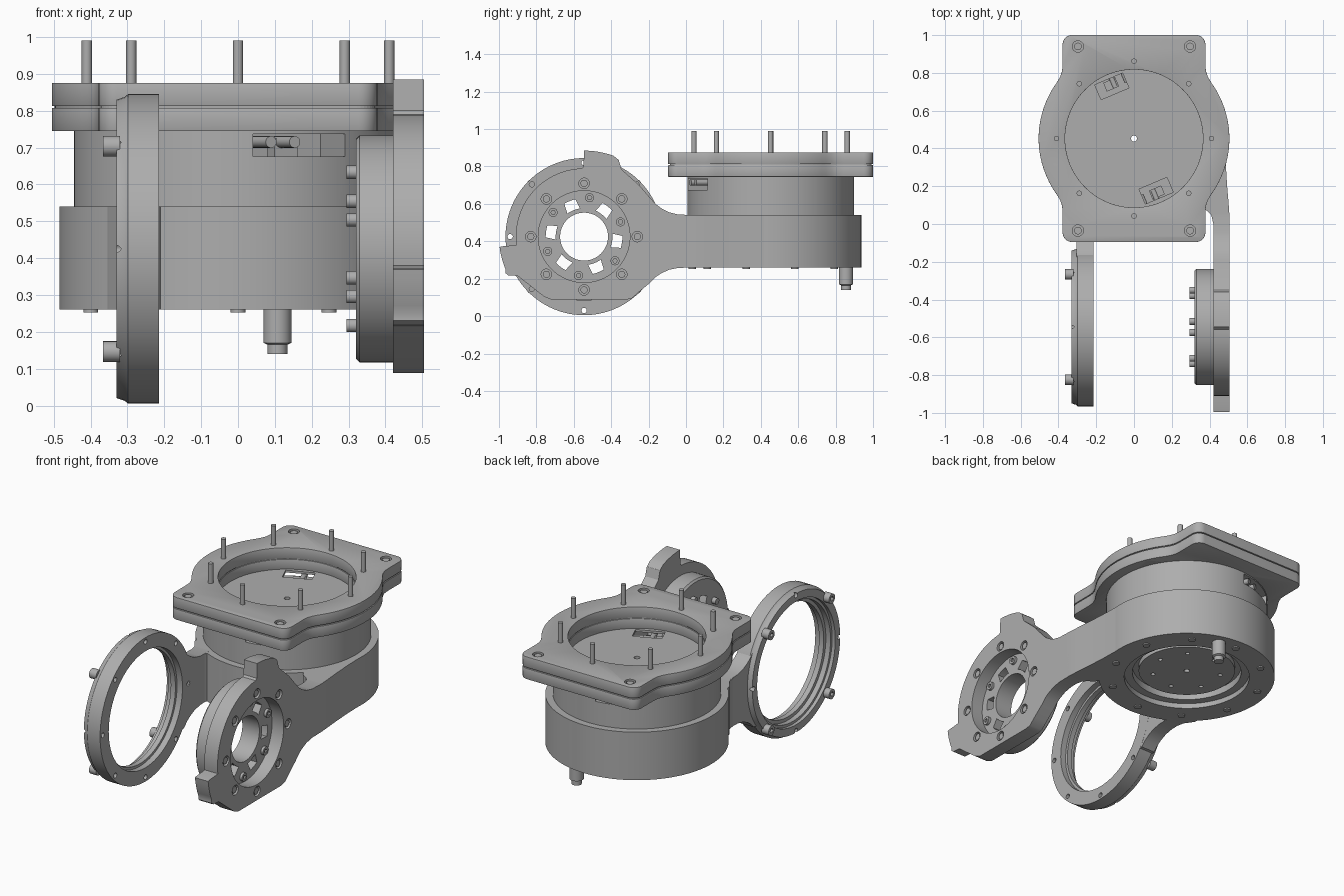
import bpy, bmesh
from math import radians, cos, sin
from mathutils import Matrix, Vector

if "Cube" in bpy.data.objects:
    bpy.data.objects.remove(bpy.data.objects["Cube"])

grey = bpy.data.materials.new("machined grey")
grey.use_nodes = True
GREY = (0.42, 0.42, 0.42, 1)
grey.diffuse_color = GREY
grey.node_tree.nodes["Principled BSDF"].inputs["Base Color"].default_value = GREY

CY = 0.4525                    # turntable axis
HY, HZ = -0.545, 0.425         # tilt axis
TO_X = Matrix.Rotation(radians(90), 4, 'Y')
TURN = Matrix.Translation((0, CY, 0))
TILT = Matrix.Translation((0, HY, HZ)) @ TO_X


def finish(name, bm):
    bmesh.ops.recalc_face_normals(bm, faces=bm.faces[:])
    mesh = bpy.data.meshes.new(name)
    bm.to_mesh(mesh)
    bm.free()
    mesh.materials.append(grey)
    ob = bpy.data.objects.new(name, mesh)
    bpy.context.collection.objects.link(ob)
    return ob


def activate(ob):
    bpy.ops.object.select_all(action='DESELECT')
    ob.select_set(True)
    bpy.context.view_layer.objects.active = ob


def smooth(ob, bevel=0):
    activate(ob)
    if bevel:
        mod = ob.modifiers.new("edge", 'BEVEL')
        mod.width, mod.segments = bevel, 2
        mod.limit_method, mod.angle_limit = 'ANGLE', radians(50)
        bpy.ops.object.modifier_apply(modifier=mod.name)
    bpy.ops.object.shade_smooth_by_angle(angle=radians(30))
    return ob


def cut(ob, *cutters):
    for c in cutters:
        c.hide_render = True
        activate(ob)
        mod = ob.modifiers.new("cut", 'BOOLEAN')
        mod.operation, mod.object, mod.solver = 'DIFFERENCE', c, 'EXACT'
        bpy.ops.object.modifier_apply(modifier=mod.name)
        bpy.data.objects.remove(c)


def lathe(name, profile, matrix, closed=False, steps=96):
    bm = bmesh.new()
    verts = [bm.verts.new((r, 0, z)) for r, z in profile]
    pairs = list(zip(verts, verts[1:])) + ([(verts[-1], verts[0])] if closed else [])
    edges = [bm.edges.new(p) for p in pairs]
    bmesh.ops.spin(bm, geom=verts + edges, cent=(0, 0, 0), axis=(0, 0, 1),
                   angle=radians(360), steps=steps)
    bmesh.ops.remove_doubles(bm, verts=bm.verts[:], dist=1e-5)
    bm.transform(matrix)
    return finish(name, bm)


def prisms(name, outlines, lo, hi, axis='z'):
    bm = bmesh.new()
    for pts in outlines:
        place = (lambda p, h: (h, *p)) if axis == 'x' else (lambda p, h: (*p, h))
        face = bm.faces.new([bm.verts.new(place(p, lo)) for p in pts])
        ext = bmesh.ops.extrude_face_region(bm, geom=[face])
        move = Vector(place((0, 0), hi - lo))
        bmesh.ops.translate(bm, vec=move, verts=[v for v in ext["geom"] if isinstance(v, bmesh.types.BMVert)])
    return finish(name, bm)


def rods(name, points, radius, lo, hi, axis='z', sides=24):
    bm = bmesh.new()
    for a, b in points:
        mid = (lo + hi) / 2
        m = Matrix.Translation((mid, a, b)) @ TO_X if axis == 'x' else Matrix.Translation((a, b, mid))
        bmesh.ops.create_cone(bm, cap_ends=True, segments=sides, radius1=radius,
                              radius2=radius, depth=hi - lo, matrix=m)
    return finish(name, bm)


def arc(cx, cy, r, a0, a1, n):
    return [(cx + r * cos(radians(a0 + (a1 - a0) * i / n)),
             cy + r * sin(radians(a0 + (a1 - a0) * i / n))) for i in range(n + 1)]


def circle(cx, cy, r, count, start=0):
    return arc(cx, cy, r, start, start + 360, count)[:-1]


def block(name, angle, radius, size, z):
    bm = bmesh.new()
    m = TURN @ Matrix.Rotation(radians(angle), 4, 'Z') @ Matrix.Translation((radius, 0, z))
    bmesh.ops.create_cube(bm, size=1, matrix=m @ Matrix.Diagonal((*size, 1)))
    return finish(name, bm)


# Turntable housing with stepped underside recess
housing = lathe("turntable_housing", [
    (0, .30), (.265, .30), (.265, .33), (.30, .33), (.30, .29), (.345, .29), (.345, .26),
    (.485, .26), (.485, .54), (.445, .54), (.445, .75), (0, .75)], TURN)
cut(housing, rods("cut", [(0, CY)], .016, .2, .8),
    rods("cut", circle(0, CY, .19, 7), .012, .29, .32))

# Connector pockets, opening sideways and through the floor
for side, angle in (("front", -67), ("back", 113)):
    cut(housing, block("cut", angle, .38, (.25, .27, .062), .706),
        block("cut", angle, .30, (.085, .16, .1), .74))
    block(side + "_connector", angle, .31, (.05, .07, .05), .70)
    for i in (-1, 1):
        bm = bmesh.new()
        m = TURN @ Matrix.Rotation(radians(angle), 4, 'Z') @ Matrix.Translation((.36, i * .035 - .05, .715)) @ TO_X
        bmesh.ops.create_cone(bm, cap_ends=True, segments=20, radius1=.016, radius2=.016, depth=.14, matrix=m)
        smooth(finish(side + "_connector_pin", bm))
smooth(housing)

# Two stacked flange plates
quarter = (arc(0, 0, .505, 0, 36, 12) + [(.392, .325), (.381, .355), (.378, .39)]
           + arc(.328, .4975, .05, 0, 90, 8))
half = quarter + [(-x, y) for x, y in reversed(quarter)]
full = half + [(-x, -y) for x, y in half[1:-1]]
outline = [(x, y + CY) for x, y in full]
corners = [(sx * .297, CY + sy * .4875) for sx in (-1, 1) for sy in (-1, 1)]
for name, lo, hi in (("lower_flange", .745, .807), ("upper_flange", .813, .875)):
    plate = prisms(name, [outline], lo, hi)
    cut(plate, rods("cut", [(0, CY)], .365, lo - .1, hi + .1, sides=96))
    smooth(plate, .005)
    if name == "upper_flange":
        cut(plate, rods("cut", corners, .03, .855, .9))
inner = [(x * .985, (y - CY) * .985 + CY) for x, y in outline]
gasket = prisms("flange_gasket", [inner], .806, .814)
cut(gasket, rods("cut", [(0, CY)], .37, .7, .9, sides=96))
smooth(rods("flange_corner_screws", corners, .02, .85, .87))
smooth(rods("flange_pins", circle(0, CY, .41, 8), .014, .86, .99))
smooth(rods("underside_screws", circle(0, CY, .42, 10, 18), .02, .253, .27))

# Stepped locating pin under the housing
smooth(lathe("locating_pin", [(0, .14), (.027, .14), (.027, .165), (.038, .17), (.038, .28), (0, .28)],
             Matrix.Translation((.107, .855, 0)), steps=32))

# Flared neck edge shared by both arms
upper_neck = [(-.19, .63), (-.16, .598), (-.13, .575), (-.09, .555), (-.04, .543), (.05, .54)]
lower_neck = [(.05, .26), (-.04, .258), (-.09, .248), (-.13, .23), (-.16, .21), (-.19, .18)]

# Open bearing ring
ring = lathe("bearing_ring", [
    (.42, -.215), (.42, -.298), (.412, -.308), (.405, -.33), (.36, -.33), (.36, -.31),
    (.345, -.31), (.345, -.28), (.325, -.28), (.325, -.25), (.34, -.25), (.34, -.215)], TILT, closed=True)
cut(ring, rods("cut", circle(HY, HZ, .395, 8), .014, -.4, -.1, 'x'))
smooth(ring)
smooth(prisms("ring_neck", [arc(HY, HZ, .405, -38, 38, 20) + upper_neck + lower_neck], -.305, -.2155, 'x'))
smooth(prisms("ring_neck_blend", [[
    (-.305, 0), (-.215, 0), (-.208, .025), (-.19, .05), (-.16, .065),
    (-.18, .09), (-.25, .12), (-.36, .16), (-.35, .1), (-.315, .05)]], .26, .54))
bolts = circle(HY, HZ, .394, 4, 45)
heads = rods("ring_bolts", bolts, .028, -.366, -.32, 'x')
cut(heads, rods("cut", bolts, .014, -.4, -.35, 'x', 6))
smooth(heads)

# Tilt arm plate with two stop lugs
plate_outline = (arc(HY, HZ, .46, 90, 70, 5) + [(-.36, .835), (-.345, .785), (-.25, .70)] + upper_neck
                 + lower_neck + [(-.25, .13), (-.29, .095), (-.32, .088), (-.72, .088), (-.76, .105), (-.9, .215),
                                 (-.95, .218), (-.965, .23)]
                 + arc(HY, HZ, .455, 203, 187, 5) + [(-.985, .373), (-.925, .378)]
                 + arc(HY, HZ, .365, 187, 92, 28) + [(-.548, .80)])
arm = prisms("tilt_arm", [plate_outline], .42, .505, 'x')
arm_screws = circle(HY, HZ, .285, 8)
cut(arm, rods("cut", [(HY, HZ)], .245, .3, .6, 'x', 96),
    rods("cut", arm_screws, .028, .485, .6, 'x'))
smooth(arm)
smooth(rods("tilt_arm_screws", arm_screws, .019, .47, .5, 'x'))
smooth(prisms("tilt_arm_blend", [[
    (.42, .0), (.505, .0), (.505, .05), (.5, .12), (.493, .2), (.486, .32), (.483, .44),
    (.44, .42), (.40, .3), (.34, .12), (.36, .085), (.39, .068), (.41, .045)]], .26, .54))

# Tilt hub with windows
hub = lathe("tilt_hub", [
    (.128, .32), (.298, .32), (.308, .33), (.308, .421), (.246, .421), (.246, .43), (.128, .43)], TILT, closed=True)
windows = [arc(HY, HZ, .205, a - 9, a + 9, 5) + arc(HY, HZ, .152, a + 14, a - 14, 6)
           for a in range(112, 472, 60)]
cut(hub, prisms("cut", windows, .2, .6, 'x'))
smooth(hub)
hub_screws = circle(HY, HZ, .21, 6, 82)
smooth(rods("hub_screws", hub_screws, .018, .295, .33, 'x'))
outer_heads = rods("hub_outer_screws", hub_screws, .024, .425, .445, 'x')
cut(outer_heads, rods("cut", hub_screws, .012, .435, .5, 'x', 6))
smooth(outer_heads)
